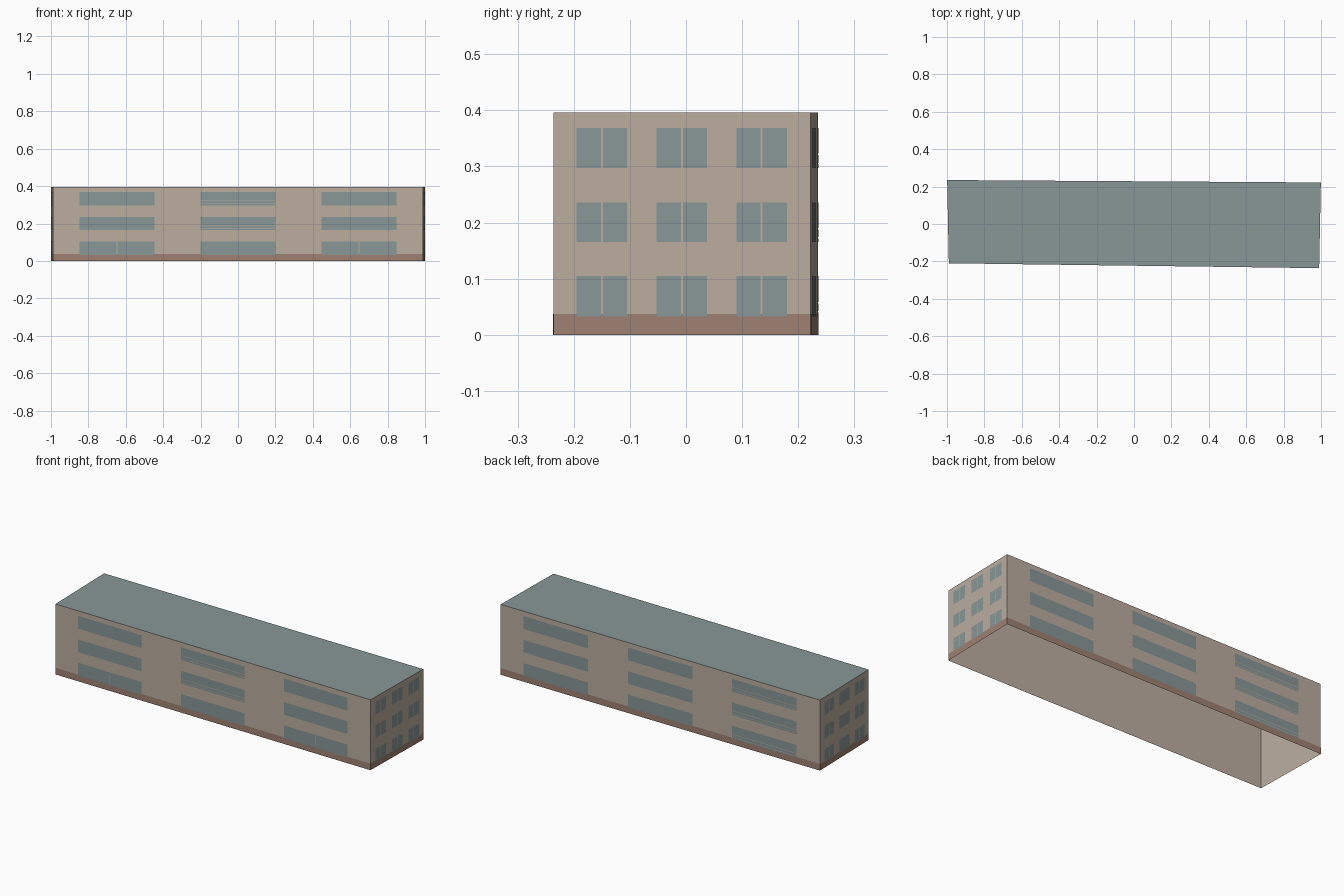
import bpy
from mathutils import Vector

cube = bpy.data.objects.get("Cube")
if cube:
    bpy.data.objects.remove(cube)


def material(name, rgb):
    m = bpy.data.materials.new(name)
    m.use_nodes = True
    m.diffuse_color = (*rgb, 1)
    m.node_tree.nodes["Principled BSDF"].inputs["Base Color"].default_value = (*rgb, 1)
    return m


WALL = material("beige plaster", (0.50, 0.42, 0.35))
PLINTH = material("brown plinth", (0.35, 0.22, 0.17))
GLASS = material("grey blue glass", (0.25, 0.31, 0.31))
ROOF = material("grey blue roof", (0.25, 0.31, 0.31))

HEIGHT = 0.396
PLINTH_TOP = 0.037
# Footprint corners, counter-clockwise from the front left of the plan
CORNERS = [Vector(c) for c in ((-0.99, -0.21), (0.99, -0.236), (0.999, 0.222), (-0.999, 0.235))]
ROWS = [(0.033, 0.105), (0.165, 0.236), (0.297, 0.369)]


def build(name, quads, mat):
    """Make one object from a list of four-cornered faces."""
    verts = [v for q in quads for v in q]
    faces = [range(i, i + 4) for i in range(0, len(verts), 4)]
    mesh = bpy.data.meshes.new(name)
    mesh.from_pydata(verts, [], [tuple(f) for f in faces])
    mesh.materials.append(mat)
    obj = bpy.data.objects.new(name, mesh)
    bpy.context.collection.objects.link(obj)
    return obj


def panel(side, u0, u1, z0, z1, out=0.0):
    """Rectangle on a wall: u runs along the wall, out lifts it off."""
    a, b = CORNERS[side], CORNERS[(side + 1) % 4]
    d = (b - a).normalized()
    lift = Vector((d.y, -d.x)) * out
    p, q = a.lerp(b, u0) + lift, a.lerp(b, u1) + lift
    return [(p.x, p.y, z0), (q.x, q.y, z0), (q.x, q.y, z1), (p.x, p.y, z1)]


# Thin shell, open underneath
build("walls", [panel(s, 0, 1, 0, HEIGHT) for s in range(4)], WALL)
build("roof", [[(c.x, c.y, HEIGHT) for c in CORNERS]], ROOF)
build("plinth", [panel(s, 0, 1, 0, PLINTH_TOP, 0.001) for s in range(4)], PLINTH)

# Long window bands on the front and back
for side, name in ((0, "front_windows"), (2, "back_windows")):
    quads = []
    for col, (u0, u1) in enumerate(((0.072, 0.274), (0.399, 0.601), (0.726, 0.928))):
        for row, (z0, z1) in enumerate(ROWS):
            barred = (side == 0 and col == 1 and row > 0) or (side == 2 and col == 2)
            split = side == 0 and col != 1 and row == 0
            if barred:      # thin horizontal glazing bars
                h = z1 - z0
                cuts = [(0, 0.1), (0.13, 0.32), (0.36, 1)]
                quads += [panel(side, u0, u1, z0 + h * a, z0 + h * b, 0.002) for a, b in cuts]
            elif split:     # thin central mullion
                mid = (u0 + u1) / 2
                quads += [panel(side, u0, mid - 0.001, z0, z1, 0.002),
                          panel(side, mid + 0.001, u1, z0, z1, 0.002)]
            else:
                quads.append(panel(side, u0, u1, z0, z1, 0.002))
    build(name, quads, GLASS)

# Paired windows on the two ends
for side, name in ((1, "left_end_windows"), (3, "right_end_windows")):
    quads = []
    for mid in (0.188, 0.499, 0.81):
        for z0, z1 in ROWS:
            for a, b in ((-0.098, -0.004), (0.004, 0.098)):
                quads.append(panel(side, mid + a, mid + b, z0, z1, 0.001 + 0.001))
    build(name, quads, GLASS)
